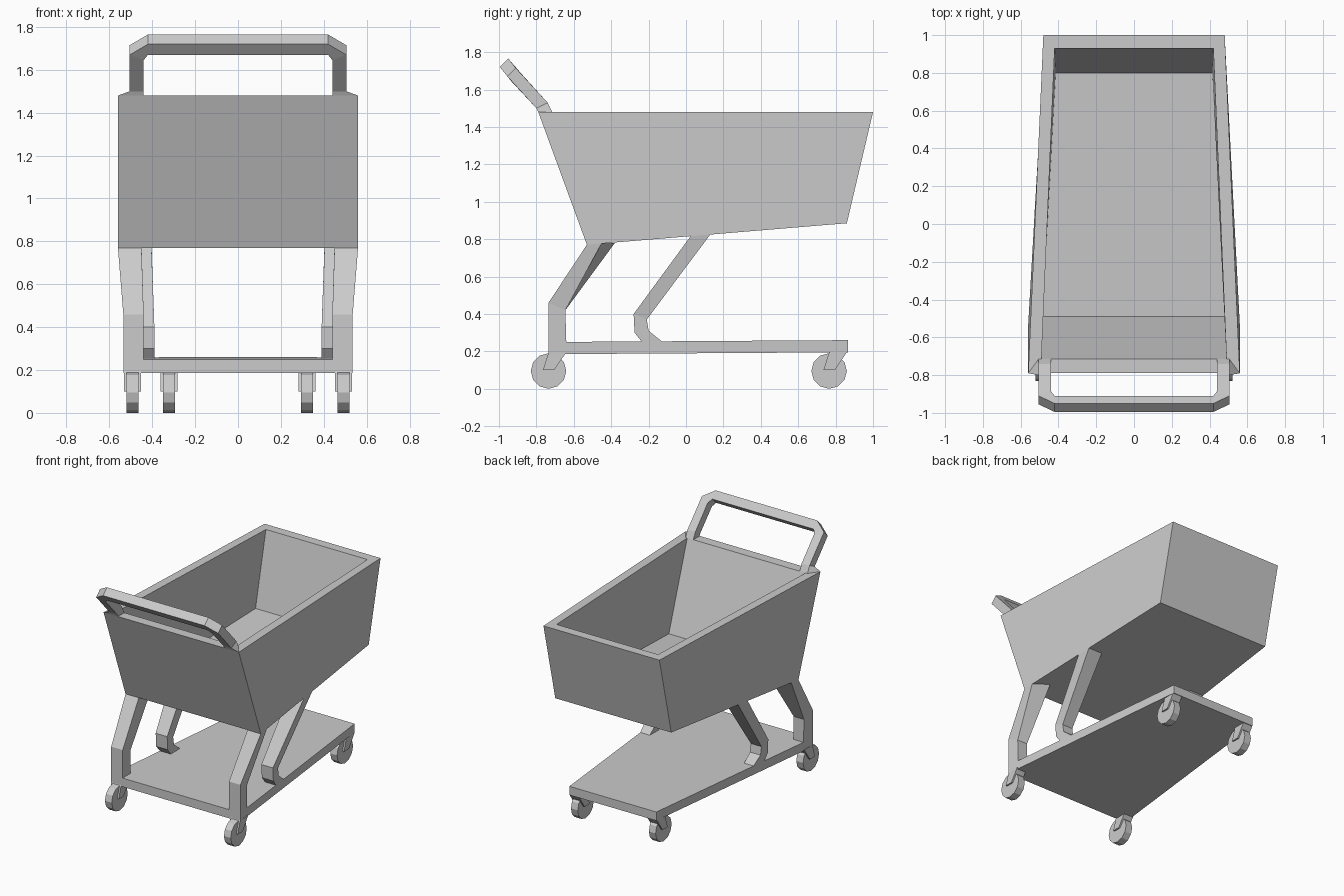
import bpy
import bmesh
from math import radians
from mathutils import Matrix

default_cube = bpy.data.objects.get("Cube")
if default_cube:
    bpy.data.objects.remove(default_cube, do_unlink=True)

# One plain grey for everything
grey = bpy.data.materials.new("light_grey")
grey.use_nodes = True
grey.diffuse_color = (0.6, 0.6, 0.6, 1)
grey.node_tree.nodes["Principled BSDF"].inputs["Base Color"].default_value = grey.diffuse_color


def finish(name, bm, mirrored):
    """Turn a bmesh into a named grey object, mirrored across x if asked."""
    bmesh.ops.recalc_face_normals(bm, faces=bm.faces)
    mesh = bpy.data.meshes.new(name)
    bm.to_mesh(mesh)
    bm.free()
    mesh.materials.append(grey)
    obj = bpy.data.objects.new(name, mesh)
    bpy.context.collection.objects.link(obj)
    if mirrored:
        obj.modifiers.new("mirror_sides", "MIRROR").use_axis[0] = True
    return obj


def loft(name, rings, capped=True, mirrored=False):
    """Skin a run of equal-sized rings, optionally closing both ends."""
    bm = bmesh.new()
    loops = [[bm.verts.new(point) for point in ring] for ring in rings]
    for low, high in zip(loops, loops[1:]):
        count = len(low)
        for i in range(count):
            j = (i + 1) % count
            bm.faces.new((low[i], low[j], high[j], high[i]))
    if capped:
        bm.faces.new(loops[0])
        bm.faces.new(loops[-1])
    return finish(name, bm, mirrored)


def trapezoid(front, back):
    """Symmetric ring from (half width, y, z) at the front and back edges."""
    (fw, fy, fz), (bw, by, bz) = front, back
    return [(-fw, fy, fz), (fw, fy, fz), (bw, by, bz), (-bw, by, bz)]


def basket_half(y):
    return 0.56 - 0.057 * (y + 0.53)


def deck_half(y):
    return 0.535 - 0.109 * (y + 0.735)


def leg_ring(inner, half_width, front, back, skew=0):
    """Leg section whose outer edge follows the basket or the deck."""
    (fy, fz), (by, bz) = front, back
    return [(half_width(fy), fy, fz), (inner, fy, fz),
            (inner, by + skew, bz), (half_width(by), by, bz)]


# Basket: outer shell, rim and inner shell in one skin
loft("basket", [
    trapezoid((0.56, -0.53, 0.77), (0.48, 0.86, 0.885)),
    trapezoid((0.56, -0.79, 1.48), (0.48, 1.0, 1.48)),
    trapezoid((0.49, -0.715, 1.48), (0.42, 0.93, 1.48)),
    trapezoid((0.485, -0.49, 0.85), (0.415, 0.80, 0.94)),
])

# Handle: square bar rising from the rim corners
handle_centre = [(0, -0.995, 1.72), (0, -0.955, 1.67), (0, -0.91, 1.715), (0, -0.95, 1.765)]
handle_bend = [(0.42, y, z) for x, y, z in handle_centre]
loft("handle", [
    [(0.56, -0.79, 1.48), (0.44, -0.79, 1.48), (0.44, -0.715, 1.48), (0.505, -0.715, 1.48)],
    [(0.505, -0.80, 1.50), (0.44, -0.80, 1.50), (0.44, -0.74, 1.53), (0.505, -0.74, 1.53)],
    [(0.505, -0.955, 1.67), (0.44, -0.935, 1.645), (0.44, -0.885, 1.69), (0.505, -0.91, 1.715)],
    handle_bend,
    handle_centre,
], capped=False, mirrored=True)

# Lower deck, tapering to the back
loft("lower_deck", [
    trapezoid((0.535, -0.735, 0.185), (0.36, 0.865, 0.195)),
    trapezoid((0.535, -0.735, 0.25), (0.36, 0.865, 0.26)),
])

# Front legs
loft("front_legs", [
    leg_ring(0.44, deck_half, (-0.735, 0.25), (-0.64, 0.25)),
    leg_ring(0.44, deck_half, (-0.735, 0.46), (-0.645, 0.42)),
    leg_ring(0.45, basket_half, (-0.53, 0.77), (-0.45, 0.78), skew=0.07),
], capped=False, mirrored=True)

# Rear legs
loft("rear_legs", [
    leg_ring(0.39, deck_half, (-0.235, 0.25), (-0.125, 0.25)),
    leg_ring(0.39, deck_half, (-0.275, 0.30), (-0.20, 0.31)),
    leg_ring(0.39, deck_half, (-0.28, 0.40), (-0.21, 0.37)),
    leg_ring(0.405, basket_half, (0.025, 0.816), (0.13, 0.825)),
], capped=False, mirrored=True)

# Casters: slanted fork block with a faceted wheel through it
wheel_radius = 0.095
fork_profile = [(-0.03, 0.1), (0.03, 0.1), (0.095, 0.195), (0, 0.195)]
for place, x, y in (("front", 0.4925, -0.735), ("rear", 0.3225, 0.765)):
    loft(place + "_caster_forks",
         [[(x + side, y + py, pz) for py, pz in fork_profile] for side in (-0.04, 0.04)],
         mirrored=True)
    bm = bmesh.new()
    bmesh.ops.create_cone(
        bm, cap_ends=True, segments=12, radius1=wheel_radius, radius2=wheel_radius, depth=0.056,
        matrix=Matrix.Translation((x, y, wheel_radius)) @ Matrix.Rotation(radians(90), 4, "Y"))
    finish(place + "_wheels", bm, mirrored=True)
